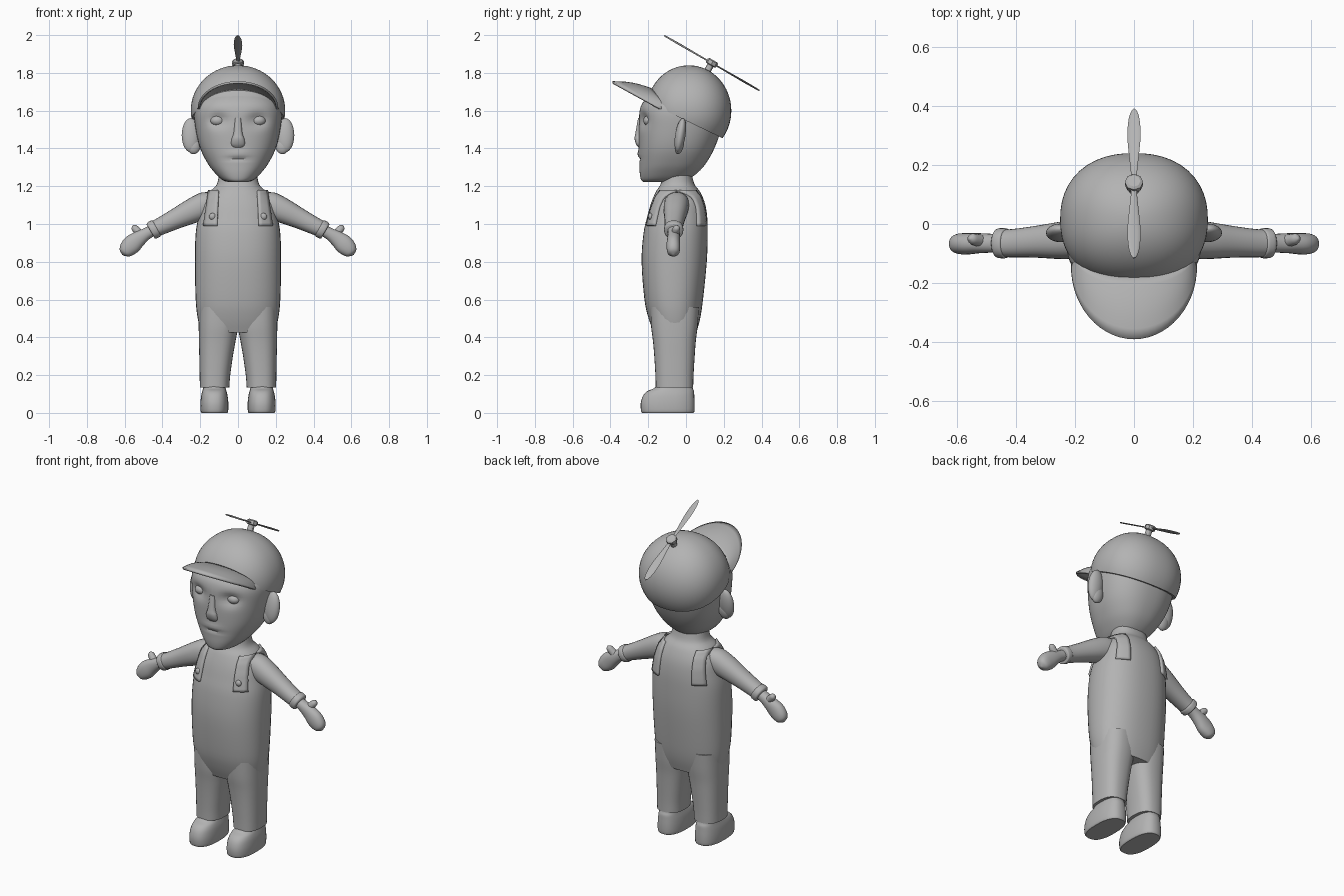
import bpy, bmesh, math
from mathutils import Vector

if "Cube" in bpy.data.objects:
    bpy.data.objects.remove(bpy.data.objects["Cube"])

grey = bpy.data.materials.new("clay grey")
grey.diffuse_color = (0.45, 0.45, 0.45, 1)
grey.use_nodes = True
grey.node_tree.nodes["Principled BSDF"].inputs["Base Color"].default_value = grey.diffuse_color


def finish(name, bm, angle=40):
    bmesh.ops.recalc_face_normals(bm, faces=bm.faces)
    me = bpy.data.meshes.new(name)
    bm.to_mesh(me)
    bm.free()
    me.materials.append(grey)
    me.shade_smooth()
    me.set_sharp_from_angle(angle=math.radians(angle))
    ob = bpy.data.objects.new(name, me)
    bpy.context.collection.objects.link(ob)
    return ob


def smooth_rows(rows, steps):
    """Catmull-Rom interpolation between rows of numbers."""
    out = []
    for i in range(len(rows) - 1):
        p0, p1, p2, p3 = (rows[max(i - 1, 0)], rows[i], rows[i + 1],
                          rows[min(i + 2, len(rows) - 1)])
        for s in range(steps):
            t = s / steps
            out.append([b + 0.5 * t * (c - a + t * (2*a - 5*b + 4*c - d + t * (3*(b - c) + d - a)))
                        for a, b, c, d in zip(p0, p1, p2, p3)])
    return out + [list(rows[-1])]


def spow(v, p):
    return math.copysign(abs(v) ** p, v)


def loft(name, rings, e=2.0, n=32, steps=4, tweak=None, angle=40):
    """Skin superellipse rings, each given as centre, U and V vectors."""
    bm = bmesh.new()
    loops = []
    for r in smooth_rows(rings, steps):
        c, u, v = Vector(r[0:3]), Vector(r[3:6]), Vector(r[6:9])
        loop = []
        for k in range(n):
            a = 2 * math.pi * k / n
            p = c + u * spow(math.cos(a), 2 / e) + v * spow(math.sin(a), 2 / e)
            loop.append(bm.verts.new(tweak(p) if tweak else p))
        loops.append(loop)
    for A, B in zip(loops, loops[1:]):
        for k in range(n):
            j = (k + 1) % n
            bm.faces.new((A[k], A[j], B[j], B[k]))
    bm.faces.new(loops[0])
    bm.faces.new(loops[-1])
    return finish(name, bm, angle)


def level(z, cx, rx, y0, y1):
    """Horizontal ring from its half width and its front and back."""
    return (cx, (y0 + y1) / 2, z, rx, 0, 0, 0, (y1 - y0) / 2, 0)


def limb(name, pts, e=2.0, n=24):
    """Tube in the xz plane; points are x, y, z, in-plane radius, y radius."""
    rings = []
    for i, (x, y, z, r, ry) in enumerate(pts):
        a, b = pts[max(i - 1, 0)], pts[min(i + 1, len(pts) - 1)]
        d = Vector((b[0] - a[0], 0, b[2] - a[2])).normalized()
        rings.append((x, y, z, -d.z * r, 0, d.x * r, 0, ry, 0))
    return loft(name, rings, e, n)


# Torso in overalls
T = [level(0.425, 0, .195, -.17, .055), level(0.5, 0, .213, -.198, .075),
     level(0.6, 0, .224, -.22, .09), level(0.8, 0, .228, -.235, .11),
     level(0.95, 0, .224, -.225, .115), level(1.04, 0, .208, -.205, .112),
     level(1.11, 0, .19, -.185, .10), level(1.17, 0, .15, -.16, .075),
     level(1.21, 0, .112, -.135, .045), level(1.27, 0, .10, -.12, .03)]
loft("torso", T, 2.3, 40)
torso_rows = smooth_rows(T, 12)


def torso_y(x, z, side):
    r = min(torso_rows, key=lambda q: abs(q[2] - z))
    f = max(0, 1 - abs(x / r[3]) ** 2.3) ** (1 / 2.3)
    return r[1] + side * r[7] * f


# Head with sunken eye sockets, nose and lips
def bump(p, x, z, wx, wz):
    return math.exp(-((p.x - x) / wx) ** 2 - ((p.z - z) / wz) ** 2)


def face(p):
    if p.y < -0.08:
        d = .028 * (bump(p, .105, 1.55, .05, .035) + bump(p, -.105, 1.55, .05, .035))
        d -= .008 * bump(p, 0, 1.37, .05, .018) - .008 * bump(p, 0, 1.345, .06, .008)
        p = p + Vector((0, d, 0))
    return p


loft("head", [level(1.222, 0, .05, -.225, -.03), level(1.235, 0, .085, -.238, .01),
              level(1.27, 0, .122, -.245, .06), level(1.32, 0, .16, -.247, .105),
              level(1.40, 0, .20, -.25, .15), level(1.5, 0, .224, -.25, .185),
              level(1.6, 0, .232, -.245, .195), level(1.66, 0, .205, -.215, .18),
              level(1.74, 0, .13, -.12, .12)], 2.35, 64, 6, face)
loft("nose", [(0, -.235, 1.40, .022, 0, 0, 0, .012, 0), (0, -.245, 1.42, .036, 0, 0, 0, .018, 0),
              (0, -.247, 1.45, .034, 0, 0, 0, .025, 0), (0, -.245, 1.48, .024, 0, 0, 0, .023, 0),
              (0, -.24, 1.56, .016, 0, 0, 0, .014, 0)], 2.4, 20)


def ball(name, c, r, tilt=0.0):
    bm = bmesh.new()
    bmesh.ops.create_uvsphere(bm, u_segments=24, v_segments=14, radius=1)
    for v in bm.verts:
        x, y, z = v.co.x * r[0], v.co.y * r[1], v.co.z * r[2]
        v.co = (c[0] + x, c[1] + y + tilt * z, c[2] + z)
    return finish(name, bm)


# Cap dome, cut along the slanted rim
bm = bmesh.new()
bmesh.ops.create_uvsphere(bm, u_segments=48, v_segments=32, radius=1)
for v in bm.verts:
    a = math.atan2(v.co.y, v.co.x)
    g = (abs(math.cos(a)) ** 2.25 + abs(math.sin(a)) ** 2.25) ** (-1 / 2.25)
    v.co = (.25 * v.co.x * g, .015 + .225 * v.co.y * g, 1.6 + .24 * v.co.z)
bmesh.ops.bisect_plane(bm, geom=bm.verts[:] + bm.edges[:] + bm.faces[:],
                       plane_co=(0, 0, 1.547), plane_no=(0, .48, 1), clear_inner=True)
bmesh.ops.holes_fill(bm, edges=[e for e in bm.edges if e.is_boundary], sides=0)
finish("cap_dome", bm)

# Cap brim
bm = bmesh.new()
NU, NV = 28, 6
grid = []
for i in range(NU + 1):
    a = math.radians(-92 + 184 * i / NU)
    s, c = math.sin(a), math.cos(a)
    inner = Vector((.195 * s, -.10 - .075 * c, 1.615 + .095 * c))
    outer = Vector((.208 * s, -.145 - .245 * c, 1.612 + .138 * c))
    row = []
    for j in range(NV + 1):
        t = j / NV
        p = inner.lerp(outer, t)
        p.z += .012 * math.sin(math.pi * t) * c
        row.append(bm.verts.new(p))
    grid.append(row)
for i in range(NU):
    for j in range(NV):
        bm.faces.new((grid[i][j], grid[i + 1][j], grid[i + 1][j + 1], grid[i][j + 1]))
brim = finish("cap_brim", bm)
m = brim.modifiers.new("thickness", 'SOLIDIFY')
m.thickness, m.offset = .012, 0

# Propeller, tilted towards the back
A = math.radians(30)
along = Vector((0, math.cos(A), -math.sin(A)))
up = Vector((0, math.sin(A), math.cos(A)))
hub = Vector((0, .137, 1.852))
side = Vector((1, 0, 0))


def spin(name, prof, n):
    loft(name, [(*(hub + up * h), *(side * r), *(along * r)) for h, r in prof], 2, n, 1, None, 30)


spin("propeller_stalk", [(-.07, .018), (.0, .018)], 12)
spin("propeller_hub", [(-.014, .024), (-.009, .031), (.011, .031), (.017, .022)], 8)
for s, tag in ((1, "back"), (-1, "front")):
    rings = []
    for d, w in ((.015, .009), (.06, .012), (.12, .018), (.19, .023), (.25, .019), (.28, .011), (.291, .003)):
        tw = s * .18
        wide = side * math.cos(tw) + up * math.sin(tw)
        thin = up * math.cos(tw) - side * math.sin(tw)
        rings.append((*(hub + along * s * d), *(wide * w), *(thin * .0035)))
    loft("propeller_blade_" + tag, rings, 2, 12, 3)

# Paired parts
for s, tag in ((1, "left"), (-1, "right")):
    ball("eye_" + tag, (s * .108, -.196, 1.547), (.038, .03, .028))
    ball("ear_" + tag, (s * .25, -.03, 1.47), (.048, .028, .09), .15)
    ball("ear_lobe_" + tag, (s * .235, -.035, 1.42), (.038, .024, .05), .15)

    # Trouser leg and shoe
    loft("leg_" + tag, [level(.135, s * .124, .078, -.16, .038), level(.2, s * .122, .081, -.162, .04),
                        level(.3, s * .116, .089, -.168, .046), level(.38, s * .110, .097, -.175, .052),
                        level(.46, s * .104, .104, -.185, .062), level(.56, s * .104, .104, -.19, .07)], 2.5)
    loft("shoe_" + tag, [level(0, s * .125, .068, -.232, .04), level(.01, s * .125, .073, -.238, .045),
                         level(.05, s * .125, .074, -.24, .046), level(.09, s * .125, .07, -.228, .044),
                         level(.115, s * .125, .064, -.205, .042), level(.13, s * .125, .060, -.17, .036),
                         level(.15, s * .125, .058, -.15, .032)], 2.5, 32, 3)

    # Sleeve, cuff, mitten hand and thumb
    limb("sleeve_" + tag, [(s * .10, -.045, 1.115, .05, .06), (s * .17, -.05, 1.10, .07, .066),
                           (s * .24, -.055, 1.07, .066, .064), (s * .33, -.06, 1.027, .054, .054),
                           (s * .41, -.065, .988, .046, .048), (s * .455, -.065, .967, .043, .046)], 2.2)
    limb("cuff_" + tag, [(s * .43, -.065, .979, .044, .047), (s * .437, -.065, .975, .049, .051),
                         (s * .458, -.065, .965, .048, .05), (s * .463, -.065, .962, .040, .043)], 2.2)
    limb("hand_" + tag, [(s * .445, -.065, .970, .03, .032), (s * .485, -.065, .948, .032, .032),
                         (s * .525, -.065, .922, .042, .034), (s * .56, -.067, .893, .05, .036),
                         (s * .587, -.067, .866, .044, .035), (s * .602, -.067, .846, .030, .027),
                         (s * .610, -.067, .835, .004, .004)], 2.2)
    limb("thumb_" + tag, [(s * .50, -.06, .93, .022, .022), (s * .53, -.055, .96, .021, .021),
                          (s * .55, -.05, .982, .017, .017), (s * .557, -.05, .992, .003, .003)], 2, 16)

    # Overall straps following the torso, front and back
    for f, where in ((-1, "front"), (1, "back")):
        bm = bmesh.new()
        rows = []
        for i in range(13):
            t = i / 12
            z = .99 + .185 * t
            row = []
            for j in range(5):
                x = .145 - .018 * t + (j / 4 - .5) * (.07 - .02 * t)
                row.append(bm.verts.new((s * x, torso_y(x, z, f) + f * .003, z)))
            rows.append(row)
        for a, b in zip(rows, rows[1:]):
            for j in range(4):
                bm.faces.new((a[j], a[j + 1], b[j + 1], b[j]))
        strap = finish(f"strap_{where}_{tag}", bm)
        m = strap.modifiers.new("thickness", 'SOLIDIFY')
        m.thickness, m.offset = .018, 0
    ball("button_" + tag, (s * .135, torso_y(.135, 1.04, -1) - .012, 1.04), (.018, .012, .018))
